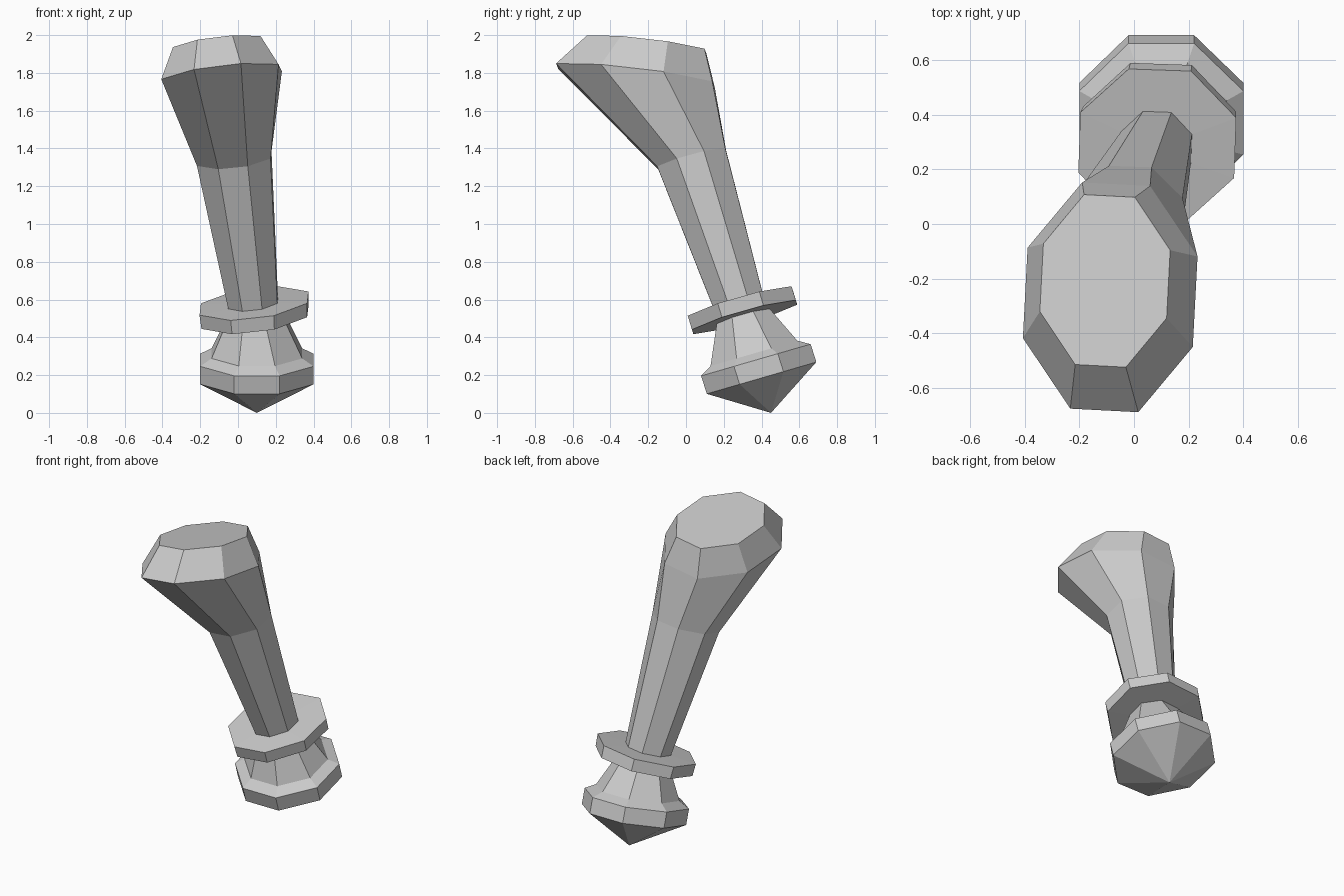
import bpy
import math
from mathutils import Matrix

if "Cube" in bpy.data.objects:
    bpy.data.objects.remove(bpy.data.objects["Cube"])

K = 0.4  # corner position along each side of the octagon


def ring(cx, cy, cz, hx, hy, sx, sy, turn=0):
    """Eight corners seen in plan, lying on a plane sloping sx along x and sy along y."""
    rot = Matrix.Rotation(math.radians(turn), 2)
    unit = [(1, -K), (1, K), (K, 1), (-K, 1), (-1, K), (-1, -K), (-K, -1), (K, -1)]
    pts = []
    for u, v in unit:
        dx, dy = rot[0][0] * u * hx + rot[0][1] * v * hy, rot[1][0] * u * hx + rot[1][1] * v * hy
        pts.append((cx + dx, cy + dy, cz + sx * dx + sy * dy))
    return pts


def loft(name, rings, tip=None, cap=False):
    """Skin the rings from bottom to top, with an optional pointed tip and flat top."""
    verts = [p for r in rings for p in r]
    faces = []
    for k in range(len(rings) - 1):
        a, b = 8 * k, 8 * k + 8
        faces += [(a + i, a + (i + 1) % 8, b + (i + 1) % 8, b + i) for i in range(8)]
    if tip:
        verts.append(tip)
        faces += [(len(verts) - 1, (i + 1) % 8, i) for i in range(8)]
    if cap:
        top = 8 * (len(rings) - 1)
        faces.append(tuple(range(top, top + 8)))
    mesh = bpy.data.meshes.new(name)
    mesh.from_pydata(verts, [], faces)
    mesh.update()
    obj = bpy.data.objects.new(name, mesh)
    bpy.context.collection.objects.link(obj)
    return obj


# rings shared between neighbouring parts
neck_top = ring(0.09, 0.305, 0.505, 0.15, 0.14, 0.12, 0.28, -2)
grip_base = ring(0.08, 0.28, 0.58, 0.13, 0.13, 0.12, 0.28, -2)

# pointed foot and tapering neck
loft("pointed_foot", [
    ring(0.10, 0.40, 0.185, 0.30, 0.29, 0, 0.29),
    ring(0.10, 0.37, 0.28, 0.30, 0.29, 0, 0.29),
    ring(0.10, 0.36, 0.315, 0.24, 0.23, 0, 0.29),
    neck_top,
], tip=(0.10, 0.45, 0.0))

# flat disc collar
loft("collar", [
    neck_top,
    ring(0.09, 0.31, 0.507, 0.28, 0.275, 0.12, 0.28, -2),
    ring(0.085, 0.288, 0.58, 0.285, 0.275, 0.12, 0.28, -2),
    grip_base,
])

# grip flaring into a leaning, chamfered head
loft("grip_and_head", [
    grip_base,
    ring(-0.02, 0.03, 1.347, 0.195, 0.18, 0.11, 0.27, -2),
    ring(-0.087, -0.268, 1.787, 0.311, 0.414, 0.12, -0.12, -3),
    ring(-0.106, -0.208, 1.952, 0.232, 0.311, 0.12, -0.12, -3),
], cap=True)
